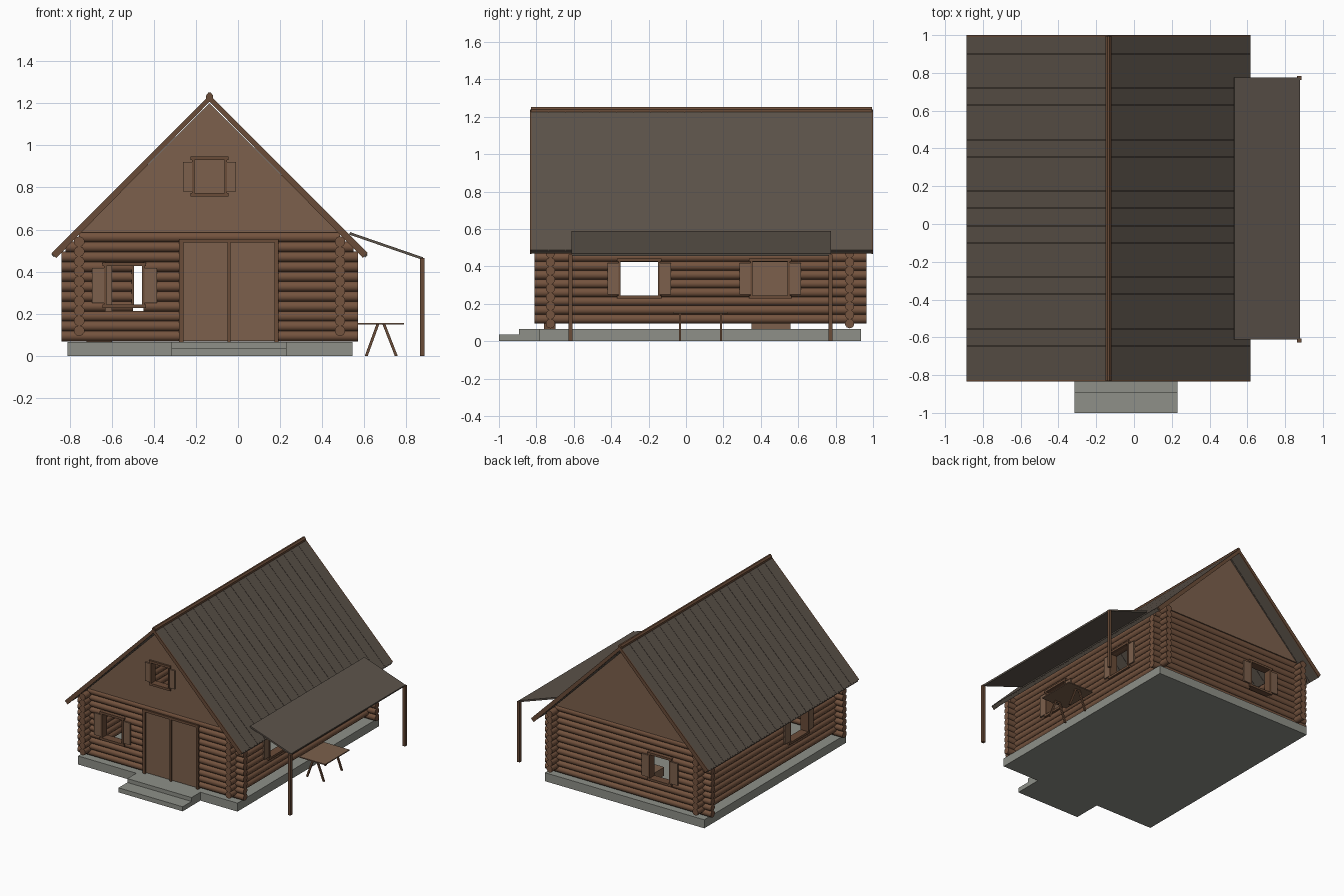
import bpy, bmesh, math
from mathutils import Matrix, Vector

if "Cube" in bpy.data.objects:
    bpy.data.objects.remove(bpy.data.objects["Cube"])


def material(name, rgb):
    m = bpy.data.materials.new(name)
    m.diffuse_color = [((c / 255 + 0.055) / 1.055) ** 2.4 for c in rgb] + [1]
    m.use_nodes = True
    m.node_tree.nodes["Principled BSDF"].inputs["Base Color"].default_value = m.diffuse_color
    return m


CONCRETE = material("concrete", (142, 144, 136))
LOG = material("log_wood", (116, 83, 62))
PLANK = material("plank_wood", (124, 96, 76))
TRIM = material("trim_wood", (106, 76, 56))
ROOF = material("roof_boards", (92, 83, 74))

XL, XR, YF, YB = -0.755, 0.485, -0.725, 0.875   # wall centre lines
RX, RZ = -0.135, 1.24                           # ridge


def finish(name, bm, mat):
    bmesh.ops.recalc_face_normals(bm, faces=bm.faces)
    me = bpy.data.meshes.new(name)
    bm.to_mesh(me)
    bm.free()
    me.materials.append(mat)
    ob = bpy.data.objects.new(name, me)
    bpy.context.collection.objects.link(ob)
    return ob


def add_box(bm, lo, hi):
    lo, hi = Vector(lo), Vector(hi)
    bmesh.ops.create_cube(bm, size=1, matrix=Matrix.Translation((lo + hi) / 2) @ Matrix.Diagonal((hi - lo).to_4d()))


def box(name, lo, hi, mat):
    bm = bmesh.new()
    add_box(bm, lo, hi)
    return finish(name, bm, mat)


def add_prism(bm, pts, y0, y1):
    """Extrude an x-z outline along y."""
    f = bm.faces.new([bm.verts.new((x, y0, z)) for x, z in pts])
    r = bmesh.ops.extrude_face_region(bm, geom=[f])
    for v in r["geom"]:
        if isinstance(v, bmesh.types.BMVert):
            v.co.y = y1


def prism(name, pts, y0, y1, mat):
    bm = bmesh.new()
    add_prism(bm, pts, y0, y1)
    return finish(name, bm, mat)


def add_rod(bm, a, b, r, sides):
    a, b = Vector(a), Vector(b)
    d = b - a
    rot = d.to_track_quat('Z', 'Y').to_matrix().to_4x4()
    bmesh.ops.create_cone(bm, cap_ends=True, segments=sides, radius1=r, radius2=r, depth=d.length,
                          matrix=Matrix.Translation((a + b) / 2) @ rot)


# Foundation and steps
box("foundation", (-0.81, -0.785, 0), (0.545, 0.935, 0.065), CONCRETE)
box("upper_step", (-0.315, -0.893, 0), (0.23, -0.785, 0.065), CONCRETE)
box("lower_step", (-0.315, -1.0, 0), (0.23, -0.893, 0.035), CONCRETE)

# Walls: axis of the logs, plane position, outward sign
WALLS = {"front": (0, YF, -1), "back": (0, YB, 1), "left": (1, XL, -1), "right": (1, XR, 1)}
# Window openings: wall, u0, u1
WINDOWS = [("front", -0.63, -0.45), ("back", -0.50, -0.32), ("left", -0.36, -0.14),
           ("right", -0.355, -0.145), ("right", 0.35, 0.55)]
WZ0, WZ1 = 0.24, 0.43
DOOR = ("front", -0.265, 0.18)


def place(wall, u, out, z):
    axis, p, s = WALLS[wall]
    return (u, p + s * out, z) if axis == 0 else (p + s * out, u, z)


def wall_box(name, wall, u0, u1, o0, o1, z0, z1, mat):
    a, b = place(wall, u0, o0, z0), place(wall, u1, o1, z1)
    return box(name, [min(p) for p in zip(a, b)], [max(p) for p in zip(a, b)], mat)


# Stacked log walls, split at the openings
STEP, RAD = 0.047, 0.0255
for wall, (axis, p, s) in WALLS.items():
    bm = bmesh.new()
    for i in range(11 if axis == 0 else 10):
        z = (0.094 if axis == 0 else 0.1195) + i * STEP
        u0, u1 = (-0.84, 0.57) if axis == 0 else (-0.81, 0.965)
        if axis == 0 and i >= 9:
            trim = 0.02 if i == 9 else 0.085
            u0, u1 = u0 + trim, u1 - trim
        holes = [(a, b) for w, a, b in WINDOWS if w == wall and WZ0 - 0.008 < z < WZ1 + 0.008]
        if wall == "front" and z < 0.55:
            holes.append(DOOR[1:])
        start = u0
        for a, b in sorted(holes) + [(u1, None)]:
            add_rod(bm, place(wall, start, 0, z), place(wall, a, 0, z), RAD, 10)
            start = b
    ob = finish(wall + "_log_wall", bm, LOG)
    bpy.context.view_layer.objects.active = ob
    ob.select_set(True)
    bpy.ops.object.shade_smooth_by_angle(angle=math.radians(40))
    ob.select_set(False)


# Window frames and open shutters
def window(label, wall, u0, u1, z0, z1, sh, o0, o1):
    t = 0.013
    for n, a, b, c, d in (("sill", u0 - t, u1 + t, z0 - t, z0 + 0.004),
                          ("lintel", u0 - t, u1 + t, z1 - 0.004, z1 + t),
                          ("left_jamb", u0 - 0.006, u0 + 0.006, z0, z1),
                          ("right_jamb", u1 - 0.006, u1 + 0.006, z0, z1)):
        wall_box(label + "_" + n, wall, a, b, o0, o1, c, d, TRIM)
    for n, a, b in (("left", u0 - sh - 0.004, u0 - 0.004), ("right", u1 + 0.004, u1 + sh + 0.004)):
        wall_box(label + "_" + n + "_shutter", wall, a, b, o1 - 0.015, o1 - 0.003, z0 + 0.01, z1 - 0.012, PLANK)


for i, (w, a, b) in enumerate(WINDOWS):
    window(f"{w}_window_{i}", w, a, b, WZ0, WZ1, 0.06, -0.028, 0.036)

# Double door with frame
for n, a, b, z0, z1 in (("left_post", -0.28, -0.258, 0.065, 0.555), ("right_post", 0.173, 0.192, 0.065, 0.555),
                        ("middle_post", -0.05, -0.036, 0.065, 0.54), ("header", -0.28, 0.192, 0.538, 0.556)):
    wall_box("door_" + n, "front", a, b, -0.028, 0.034, z0, z1, TRIM)
wall_box("left_door", "front", -0.258, -0.05, -0.01, 0.022, 0.07, 0.538, PLANK)
wall_box("right_door", "front", -0.036, 0.173, -0.01, 0.022, 0.07, 0.538, PLANK)

# Gables, the front one with a window opening
h = RZ - 0.04
tri = [(RX - (h - 0.585), 0.585), (RX + (h - 0.585), 0.585), (RX, h)]
front_gable = prism("front_gable", tri, YF - 0.022, YF + 0.02, PLANK)
prism("back_gable", tri, YB - 0.02, YB + 0.022, PLANK)
cutter = box("gable_window_cutter", (-0.215, YF - 0.1, 0.772), (-0.055, YF + 0.1, 0.932), PLANK)
cutter.hide_render = True
cutter.hide_viewport = True
mod = front_gable.modifiers.new("opening", 'BOOLEAN')
mod.operation, mod.object, mod.solver = 'DIFFERENCE', cutter, 'EXACT'
window("gable_window", "front", -0.212, -0.058, 0.77, 0.934, 0.045, -0.02, 0.036)

# Roof slopes in boards, with wooden verge boards at both ends
Y0, Y1, RUN, TH = -0.835, 1.0, 0.752, 0.02
N = 20
for side, s in (("left", -1), ("right", 1)):
    def slope(t, drop=0.0):
        k = t * math.sqrt(2)
        return [(RX, RZ - drop), (RX + s * RUN, RZ - RUN - drop),
                (RX + s * (RUN - t), RZ - RUN - t - drop), (RX, RZ - k - drop)]
    bm = bmesh.new()
    w = (Y1 - Y0 - 0.016) / N
    for i in range(N):
        y = Y0 + 0.008 + i * w
        add_prism(bm, slope(TH), y + 0.001, y + w - 0.001)
    finish(side + "_roof_boards", bm, ROOF)
    prism(side + "_roof_underlay", slope(TH * 0.6, 0.008), Y0 + 0.01, Y1 - 0.01, ROOF)
    for n, a, b in (("front", Y0, Y0 + 0.009), ("back", Y1 - 0.009, Y1)):
        prism(f"{side}_{n}_verge", slope(TH + 0.003), a, b, TRIM)

# Ridge cap
prism("ridge_cap", [(RX - 0.016, RZ - 0.018), (RX - 0.016, RZ - 0.002), (RX - 0.006, RZ + 0.011),
                    (RX + 0.006, RZ + 0.011), (RX + 0.016, RZ - 0.002), (RX + 0.016, RZ - 0.018)],
      Y0 + 0.005, Y1 - 0.005, TRIM)

# Side canopy on two posts
prism("canopy", [(0.532, 0.588), (0.88, 0.468), (0.877, 0.456), (0.529, 0.576)], -0.612, 0.775, ROOF)
for n, y in (("front", -0.617), ("back", 0.773)):
    box(n + "_canopy_post", (0.864, y - 0.011, 0), (0.886, y + 0.011, 0.464), TRIM)

# Outdoor table with splayed legs
box("table_top", (0.57, -0.07, 0.148), (0.79, 0.225, 0.156), PLANK)
bm = bmesh.new()
for y in (-0.032, 0.187):
    for x0, x1 in ((0.664, 0.61), (0.694, 0.752)):
        add_prism(bm, [(x0 - 0.007, 0.149), (x0 + 0.007, 0.149), (x1 + 0.007, 0), (x1 - 0.007, 0)],
                  y - 0.006, y + 0.006)
finish("table_legs", bm, TRIM)

# Simple furniture seen through the windows
box("wardrobe", (-0.72, 0.35, 0.065), (-0.6, 0.56, 0.43), PLANK)
box("bench", (-0.2, 0.55, 0.095), (0.15, 0.75, 0.16), PLANK)
